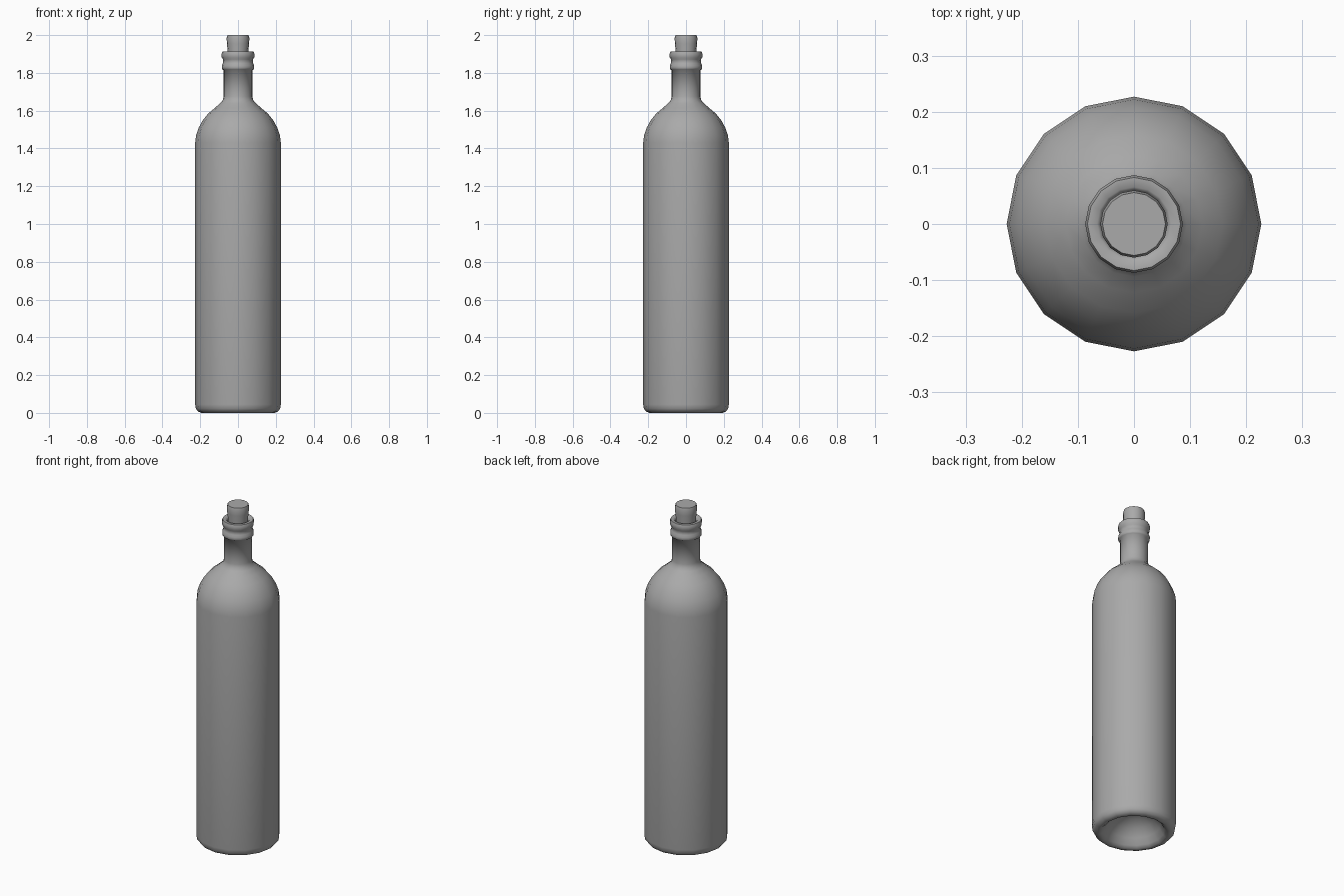
import bpy
import bmesh
from math import cos, sin, pi, radians

cube = bpy.data.objects.get("Cube")
if cube:
    bpy.data.objects.remove(cube, do_unlink=True)

SIDES = 16


def make_material(name, value):
    mat = bpy.data.materials.new(name)
    mat.use_nodes = True
    colour = (value, value, value, 1)
    mat.diffuse_color = colour
    mat.node_tree.nodes["Principled BSDF"].inputs["Base Color"].default_value = colour
    return mat


def lathe(name, profile, mat, angle):
    """Spin (radius, height) points around z; a zero radius closes to a pole."""
    bm = bmesh.new()
    rings = []
    for r, z in profile:
        if r == 0:
            rings.append([bm.verts.new((0, 0, z))] * SIDES)
        else:
            rings.append([bm.verts.new((r * cos(2 * pi * i / SIDES), r * sin(2 * pi * i / SIDES), z))
                          for i in range(SIDES)])
    for low, high in zip(rings, rings[1:]):
        for i in range(SIDES):
            j = (i + 1) % SIDES
            corners = dict.fromkeys((low[i], low[j], high[j], high[i]))
            bm.faces.new(list(corners))
    bmesh.ops.recalc_face_normals(bm, faces=bm.faces)
    mesh = bpy.data.meshes.new(name)
    bm.to_mesh(mesh)
    bm.free()
    mesh.materials.append(mat)
    obj = bpy.data.objects.new(name, mesh)
    bpy.context.collection.objects.link(obj)
    bpy.ops.object.select_all(action="DESELECT")
    obj.select_set(True)
    bpy.context.view_layer.objects.active = obj
    bpy.ops.object.shade_smooth_by_angle(angle=radians(angle))
    return obj


grey = make_material("plain grey", 0.4)

# Bottle: hollow punt, rounded foot, body, shoulder, neck and double lip
punt = [(0, 0.13), (0.06, 0.12), (0.11, 0.09), (0.145, 0.05), (0.165, 0.015)]
foot = [(0.18, 0.002), (0.195, 0), (0.212, 0.008), (0.223, 0.022), (0.227, 0.045)]
shoulder = [(0.227, 1.43), (0.222, 1.47), (0.208, 1.51), (0.186, 1.55),
            (0.158, 1.585), (0.122, 1.615), (0.094, 1.64), (0.081, 1.655)]
neck = [(0.076, 1.675), (0.076, 1.815)]
lip = [(0.083, 1.818), (0.086, 1.826), (0.086, 1.838), (0.08, 1.85), (0.078, 1.86),
       (0.08, 1.872), (0.086, 1.882), (0.087, 1.9), (0.083, 1.912), (0.066, 1.912),
       (0.06, 1.905), (0.056, 1.89)]
lathe("bottle", punt + foot + shoulder + neck + lip, grey, 70)

# Stopper: slightly flared cork with a softened top edge
lathe("cork", [(0, 1.86), (0.054, 1.86), (0.055, 1.92), (0.059, 1.955),
               (0.06, 1.985), (0.056, 2), (0, 2)], grey, 45)
